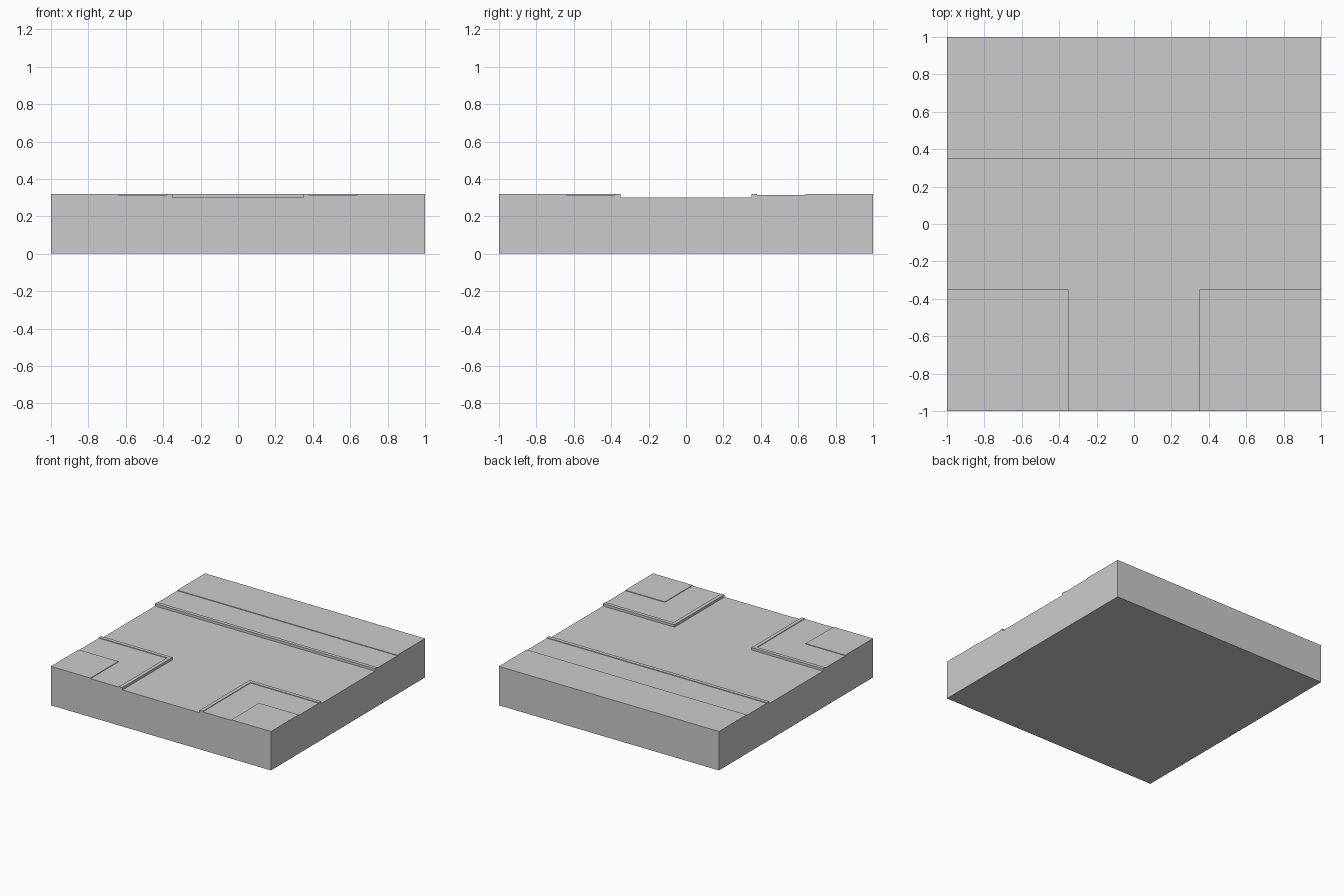
import bpy, bmesh
from mathutils import Vector

if "Cube" in bpy.data.objects:
    bpy.data.objects.remove(bpy.data.objects["Cube"])

# Plan and height break lines of the T-junction tile
PLAN = [-1, -0.64, -0.38, -0.35, 0.35, 0.38, 0.64, 1]
LEVELS = [0, 0.30, 0.315, 0.32]
ROAD, PAVEMENT, RAISED = 0.30, 0.315, 0.32


def surface_height(x, y):
    """Height from the distance to the nearest carriageway."""
    side_dist = abs(y)                       # road running left to right
    if y < 0:
        side_dist = min(abs(x), abs(y))      # plus the branch to the front
    if side_dist < 0.35:
        return ROAD
    if 0.38 < side_dist < 0.64:
        return PAVEMENT
    return RAISED                            # curb strip and outer plot


def filled(i, j, k):
    n = len(PLAN) - 1
    if not (0 <= i < n and 0 <= j < n and 0 <= k < len(LEVELS) - 1):
        return False
    x = (PLAN[i] + PLAN[i + 1]) / 2
    y = (PLAN[j] + PLAN[j + 1]) / 2
    return LEVELS[k + 1] <= surface_height(x, y) + 1e-6


# Outer skin of the stepped slab: road, curbs, pavements and raised plots
bm = bmesh.new()
n = len(PLAN) - 1
for i in range(n):
    for j in range(n):
        for k in range(len(LEVELS) - 1):
            if not filled(i, j, k):
                continue
            for axis in range(3):
                for d in (0, 1):
                    cell = [i, j, k]
                    cell[axis] += 2 * d - 1
                    if filled(*cell):
                        continue
                    u, v = (axis + 1) % 3, (axis + 2) % 3
                    loop = [(0, 0), (1, 0), (1, 1), (0, 1)]
                    verts = []
                    for a, b in (loop if d else reversed(loop)):
                        p = [i, j, k]
                        p[axis] += d
                        p[u] += a
                        p[v] += b
                        verts.append(bm.verts.new(
                            Vector((PLAN[p[0]], PLAN[p[1]], LEVELS[p[2]]))))
                    bm.faces.new(verts)

# Weld and merge coplanar faces into clean flat panels
bmesh.ops.remove_doubles(bm, verts=bm.verts, dist=0.0005)
bmesh.ops.dissolve_limit(bm, angle_limit=0.02, verts=bm.verts, edges=bm.edges)
mesh = bpy.data.meshes.new("road_junction_tile")
bm.to_mesh(mesh)
bm.free()
bpy.context.collection.objects.link(bpy.data.objects.new("road_junction_tile", mesh))
